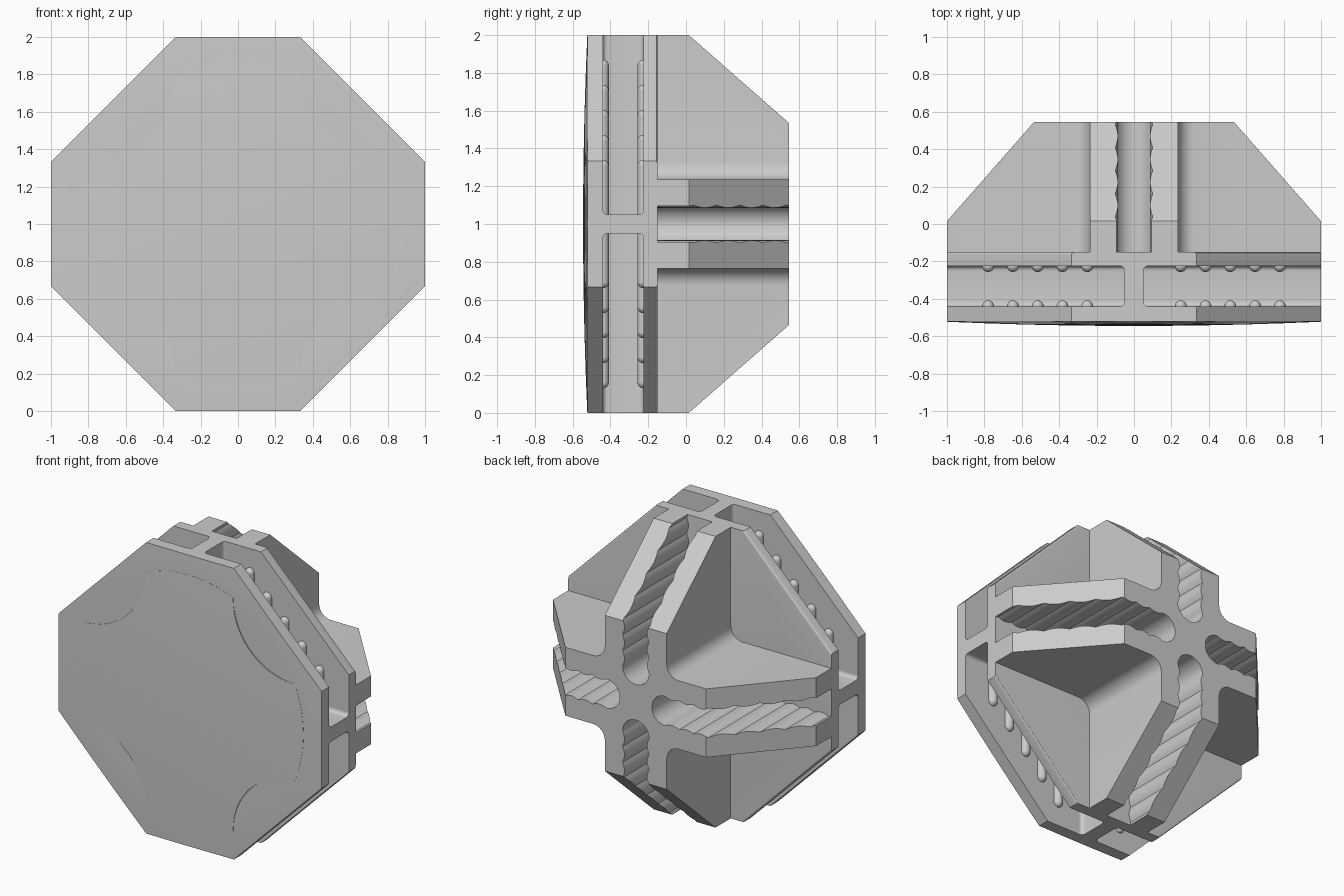
import bpy, bmesh, math
from mathutils import Vector, Matrix

if "Cube" in bpy.data.objects:
    bpy.data.objects.remove(bpy.data.objects["Cube"])

grey = bpy.data.materials.new("plain grey")
grey.use_nodes = True
COLOUR = (0.6, 0.6, 0.6, 1)
grey.diffuse_color = COLOUR
grey.node_tree.nodes["Principled BSDF"].inputs["Base Color"].default_value = COLOUR

MID = 1.0                                # height of the centre
BACK, PLATE_IN, FACE_IN = -0.15, -0.225, -0.44
X, Y, Z = Vector((1, 0, 0)), Vector((0, 1, 0)), Vector((0, 0, 1))


def make(name, bm):
    bmesh.ops.recalc_face_normals(bm, faces=bm.faces)
    mesh = bpy.data.meshes.new(name)
    bm.to_mesh(mesh)
    bm.free()
    mesh.materials.append(grey)
    ob = bpy.data.objects.new(name, mesh)
    bpy.context.collection.objects.link(ob)
    bpy.ops.object.select_all(action='DESELECT')
    ob.select_set(True)
    bpy.context.view_layer.objects.active = ob
    bpy.ops.object.shade_smooth_by_angle(angle=math.radians(30))


def extrude_profile(points, y0, y1):
    """Prism from an (x, height from centre) outline."""
    bm = bmesh.new()
    face = bm.faces.new([bm.verts.new((x, y0, MID + h)) for x, h in points])
    new = bmesh.ops.extrude_face_region(bm, geom=[face], use_keep_orig=True)
    bmesh.ops.translate(bm, vec=(0, y1 - y0, 0),
                        verts=[v for v in new["geom"] if isinstance(v, bmesh.types.BMVert)])
    return bm


def slice_mesh(bm, co, normal, clear=False):
    return bmesh.ops.bisect_plane(bm, geom=bm.verts[:] + bm.edges[:] + bm.faces[:],
                                  plane_co=co, plane_no=normal, clear_outer=clear)["geom_cut"]


def dome(r):
    return -0.545 + 0.025 * (r / 1.054) ** 2


def domed_plate(name, outline, y_back, limit):
    """Plate whose front bulges, but no further forward than the limit."""
    bm = extrude_profile(outline, -0.5, y_back)
    for i in range(-9, 10):
        for axis in (X, Z):
            slice_mesh(bm, MID * Z + axis * i * 0.1, axis)
    for v in bm.verts:
        if v.co.y < -0.495:
            v.co.y = max(limit, dome(math.hypot(v.co.x, v.co.z - MID)))
    bmesh.ops.triangulate(bm, faces=bm.faces[:])
    make(name, bm)


def turned(points):
    """Repeat an outline piece for all four quarters."""
    return [Matrix.Rotation(q * math.pi / 2, 2) @ Vector(p) for q in range(4) for p in points]


# Front plate, with a raised centre bounded by four scooped corners
S = 1 / 3
octagon = turned([(1, -S), (1, S)])
RIM, SCOOP = math.hypot(0.8, S), 0.8 - S
domed_plate("front_plate", octagon, FACE_IN, dome(RIM) + 0.0003)
end = math.atan2(S, 0.8)
shield = [(RIM * math.cos(a), RIM * math.sin(a))
          for a in (end * i / 6 for i in range(-6, 7))]
shield += [(0.8 - SCOOP * math.sin(a), 0.8 - SCOOP * math.cos(a))
           for a in (math.pi / 2 * i / 24 for i in range(1, 24))]
domed_plate("raised_front", turned(shield), -0.48, -1)

# Back plate with softened diagonal edges
bm = extrude_profile(octagon, PLATE_IN, BACK)
diagonals = []
for e in bm.edges:
    a, b = (v.co for v in e.verts)
    if min(a.y, b.y) > BACK - 0.01 and abs(a.x - b.x) > 0.1 and abs(a.z - b.z) > 0.1:
        diagonals.append(e)
bmesh.ops.bevel(bm, geom=diagonals, offset=0.012, segments=3, profile=0.5, affect='EDGES')
make("back_plate", bm)

# Cross-shaped web between the plates, flared where it meets them
WEB, FLARE = 0.05, 0.025
bm = extrude_profile(turned([(1, -WEB), (1, WEB), (WEB, WEB)]), FACE_IN, PLATE_IN)
for i in range(1, 6):
    inset = FLARE * (1 - math.cos(math.pi / 2 * i / 5))
    for y in (FACE_IN + inset, PLATE_IN - inset):
        slice_mesh(bm, Y * y, Y)
for v in bm.verts:
    gap = min(v.co.y - FACE_IN, PLATE_IN - v.co.y, FLARE)
    half = WEB + FLARE - math.sqrt(max(0, FLARE ** 2 - (FLARE - gap) ** 2))
    if abs(v.co.x) < 0.1:
        v.co.x = math.copysign(half, v.co.x)
    if abs(v.co.z - MID) < 0.1:
        v.co.z = MID + math.copysign(half, v.co.z - MID)
make("web", bm)

# Rounded grip ridges between the plates
R = 0.032
for sx, sz in ((1, 1), (-1, 1), (-1, -1), (1, -1)):
    for i in range(5):
        x = 0.25 + i * 0.1325
        tip = 1.12 - x - R
        for y in (PLATE_IN, FACE_IN):
            bm = bmesh.new()
            bmesh.ops.create_cone(bm, segments=16, radius1=R, radius2=R, depth=tip,
                                  matrix=Matrix.Translation((sx * x, y, MID + sz * tip / 2)))
            bmesh.ops.create_uvsphere(bm, u_segments=16, v_segments=8, radius=R,
                                      matrix=Matrix.Translation((sx * x, y, MID + sz * tip)))
            make("grip_ridge", bm)

# Cross of double walls on the back, with scalloped slots between them
WALL, FILLET, SLOT, START, PITCH = 0.235, 0.09, 0.1, 0.222, 0.108
slot = [(START - SLOT * math.cos(a), SLOT * math.sin(a))
        for a in (math.pi / 2 * i / 8 for i in range(8))]
slot += [(START + i * PITCH / 8, SLOT - 0.014 * abs(math.sin(math.pi * i / 8))) for i in range(58)]
slot.append((1, SLOT - 0.006))
arm = [(1, -WALL)] + [(d, -w) for d, w in reversed(slot[1:])] + slot + [(1, WALL)]
centre = WALL + FILLET
arm += [(centre - FILLET * math.sin(a), centre - FILLET * math.cos(a))
        for a in (math.pi / 2 * i / 8 for i in range(9))]
bm = extrude_profile(turned(arm), BACK, 0.545)

# Slope the four outer ends of the walls
for d in (X, -X, Z, -Z):
    rim = slice_mesh(bm, MID * Z + 0.015 * Y + d, d * 0.53 + Y * 0.465, clear=True)
    bmesh.ops.holes_fill(bm, edges=[e for e in rim if isinstance(e, bmesh.types.BMEdge)], sides=0)
make("cross_walls", bm)
